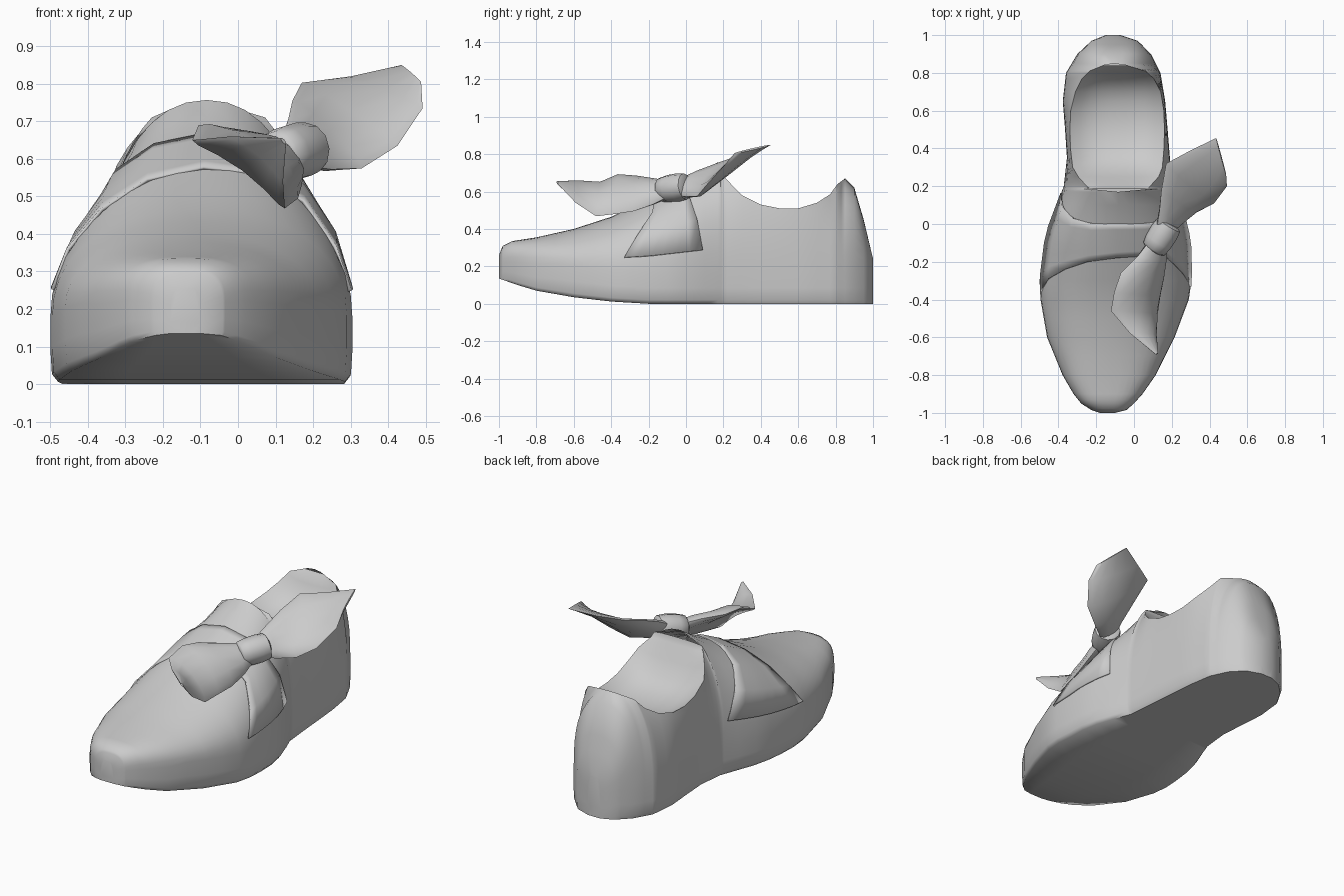
import bpy, bmesh, math
from mathutils import Vector

if "Cube" in bpy.data.objects:
    bpy.data.objects.remove(bpy.data.objects["Cube"])

grey = bpy.data.materials.new("soft grey")
grey.diffuse_color = (0.6, 0.6, 0.6, 1)
grey.use_nodes = True
grey.node_tree.nodes["Principled BSDF"].inputs["Base Color"].default_value = grey.diffuse_color

# Plan outline: y, left x, right x
OUTLINE = [(-1, -.18, -.1), (-.985, -.225, -.04), (-.95, -.28, .0), (-.9, -.32, .045),
           (-.8, -.378, .115), (-.6, -.46, .215), (-.4, -.495, .29), (-.3, -.5, .305),
           (-.1, -.475, .30), (0, -.45, .28), (.1, -.41, .245), (.2, -.372, .205),
           (.35, -.355, .19), (.5, -.365, .178), (.65, -.377, .165), (.8, -.36, .14),
           (.9, -.3, .09), (.97, -.225, .02), (1, -.15, -.07)]
# Ridge and collar height: y, z
TOP = [(-1, .26), (-.98, .31), (-.93, .335), (-.8, .355), (-.6, .4), (-.4, .465),
       (-.2, .56), (0, .66), (.1, .71), (.17, .757), (.19, .695), (.25, .63), (.3, .58),
       (.4, .53), (.5, .51), (.6, .51), (.7, .54), (.77, .585), (.81, .64), (.85, .67),
       (.9, .62), (.95, .45), (1, .24)]
# Sole height: y, z
SOLE = [(-1, .135), (-.9, .1), (-.8, .07), (-.6, .035), (-.4, .012), (-.2, 0), (1, 0)]
# Foot opening: y, left x, right x
OPENING = [(.17, -.21, .06), (.2, -.25, .085), (.25, -.295, .13), (.3, -.325, .15),
           (.45, -.342, .163), (.6, -.335, .158), (.7, -.31, .142), (.77, -.275, .105),
           (.81, -.235, .06), (.84, -.16, -.04)]


def sample(table, y):
    """Linear interpolation in a table keyed on its first column."""
    if y <= table[0][0]:
        return table[0][1:]
    for a, b in zip(table, table[1:]):
        if y <= b[0]:
            f = (y - a[0]) / (b[0] - a[0])
            return [p + (q - p) * f for p, q in zip(a[1:], b[1:])]
    return table[-1][1:]


def is_open(y):
    return .18 < y < .845


def upper_point(y, side, angle):
    """Point on the upper: angle 0 is the side wall, pi/2 the ridge or collar."""
    xl, xr = sample(OUTLINE, y)
    zt, zb = sample(TOP, y)[0], sample(SOLE, y)[0]
    mid = (xl + xr) / 2
    wide = xl if side < 0 else xr
    zs = min(zb + .17, zb + (zt - zb) * .5)
    power = .75 if y < -.7 or y > .87 else .92
    last, height = math.pi / 2, zt - zs
    if is_open(y):  # stop the arch at the collar
        rim = sample(OPENING, y)[0 if side < 0 else 1]
        last = math.acos(min(.99, max(0, (rim - mid) / (wide - mid)) ** (1 / power)))
        height /= math.sin(last) ** power
    a = angle * last / (math.pi / 2)
    c = max(math.cos(a), 0) if a < math.pi / 2 - 1e-5 else 0
    return Vector((mid + (wide - mid) * c ** power, y, zs + height * math.sin(a) ** power))


def finish(name, bm, angle=50):
    bmesh.ops.recalc_face_normals(bm, faces=bm.faces)
    mesh = bpy.data.meshes.new(name)
    bm.to_mesh(mesh)
    bm.free()
    ob = bpy.data.objects.new(name, mesh)
    bpy.context.collection.objects.link(ob)
    mesh.materials.append(grey)
    bpy.ops.object.select_all(action='DESELECT')
    ob.select_set(True)
    bpy.context.view_layer.objects.active = ob
    bpy.ops.object.shade_smooth_by_angle(angle=math.radians(angle))
    return ob


def loft(rows, closed=False, caps=False):
    """Skin rows of points into a grid or a tube."""
    bm = bmesh.new()
    grid = [[bm.verts.new(p) for p in row] for row in rows]
    n = len(grid[0])
    for a, b in zip(grid, grid[1:]):
        for i in range(n if closed else n - 1):
            j = (i + 1) % n
            bm.faces.new((a[i], a[j], b[j], b[i]))
    if caps:
        bm.faces.new(grid[0])
        bm.faces.new(grid[-1])
    bmesh.ops.remove_doubles(bm, verts=bm.verts, dist=.0005)
    return bm


# Shoe shell: cross-sections from one collar edge under the sole to the other
STEPS = 10
stations = sorted({r[0] for r in OUTLINE + TOP} | {.185, .22, .83, .84, -.5, -.7})
rows = []
for y in stations:
    xl, xr = sample(OUTLINE, y)
    zb, mid = sample(SOLE, y)[0], (xl + xr) / 2
    halves = []
    for side, wide in ((-1, xl), (1, xr)):
        arc = [upper_point(y, side, math.pi / 2 * i / STEPS) for i in range(STEPS, -1, -1)]
        low = arc[-1].z
        arc += [Vector((mid + (wide - mid) * k, y, zb + (low - zb) * h))
                for k, h in ((1, .5), (.99, .12), (.95, 0), (.5, 0))]
        halves.append(arc)
    rows.append(halves[0] + [Vector((mid, y, zb))] + halves[1][::-1])
finish("shoe_shell", loft(rows, caps=True), 60)

# Lining: shallow dish filling the foot opening
rows = []
for y in [s for s in stations if is_open(s)]:
    l, r = upper_point(y, -1, math.pi / 2), upper_point(y, 1, math.pi / 2)
    sag = .06 * min(1, (y - .2) / .12, (.84 - y) / .1)
    rows.append([l.lerp(r, k / 10) - Vector((0, 0, sag * (1 - abs(k / 5 - 1) ** 3)))
                 for k in range(11)])
finish("foot_lining", loft(rows))

# Instep band draped over the upper: side, angle, front y, back y
BAND = [(1, 11, -.33, .09), (1, 30, -.26, .06), (1, 50, -.18, .02), (1, 70, -.17, 0),
        (1, 90, -.18, 0), (-1, 70, -.2, 0), (-1, 50, -.24, .03), (-1, 30, -.29, .09),
        (-1, 12, -.36, .165)]
rows = []
for side, deg, y0, y1 in BAND:
    out = Vector((side * math.cos(math.radians(deg)), 0, math.sin(math.radians(deg)))) * .01
    rows.append([upper_point(y0 + (y1 - y0) * k / 6, side, math.radians(deg)) + out
                 for k in range(7)])
band = finish("instep_band", loft(rows))
band.modifiers.new("cloth", 'SOLIDIFY').thickness = .01


def bow_tail(name, left, right, bulge, arch):
    """Puffed cloth leaf between two edge lines, its middle pushed along arch."""
    rows = []
    for i, (l, r) in enumerate(zip(left, right)):
        l, r = Vector(l), Vector(r)
        k0, k1 = max(i - 1, 0), min(i + 1, len(left) - 1)
        along = Vector(left[k1]) + Vector(right[k1]) - Vector(left[k0]) - Vector(right[k0])
        normal = (r - l).cross(along).normalized()
        push = Vector(arch) * math.sin(math.pi * i / (len(left) - 1))
        rows.append([(l + r) / 2 + (l - r) / 2 * math.cos(a)
                     + normal * bulge[i] * math.sin(a) + push * math.sin(a) ** 2
                     for a in (math.tau * k / 12 for k in range(12))])
    finish(name, loft(rows, closed=True, caps=True))


bow_tail("back_bow_tail",
         [(.12, -.03, .66), (.135, .07, .71), (.145, .18, .755), (.17, .32, .803),
          (.3, .39, .82), (.435, .455, .85)],
         [(.19, -.05, .58), (.25, .0, .572), (.33, .06, .575), (.425, .11, .635),
          (.492, .2, .735), (.488, .26, .805)],
         [.035, .035, .03, .025, .015, .005], (0, 0, -.01))
bow_tail("front_bow_tail",
         [(.09, -.08, .65), (.02, -.17, .665), (-.07, -.26, .68), (-.105, -.36, .69),
          (-.122, -.46, .65), (-.02, -.58, .66), (.115, -.69, .655)],
         [(.17, -.1, .57), (.17, -.18, .53), (.16, -.28, .495), (.14, -.38, .48),
          (.125, -.48, .468), (.12, -.59, .54), (.128, -.685, .64)],
         [.035, .035, .03, .025, .02, .012, .005], (.025, 0, .03))

# Knot: short barrel wrapped around the bow
axis = Vector((.5, .8, .12)).normalized()
u = axis.cross(Vector((0, 0, 1))).normalized()
v = axis.cross(u)
rows = [[Vector((.145, -.068, .618)) + axis * d
         + (u * math.cos(math.tau * k / 12) + v * math.sin(math.tau * k / 12)) * r
         for k in range(12)]
        for d, r in ((-.085, .05), (-.075, .066), (-.03, .074), (.03, .076), (.075, .07), (.085, .05))]
finish("bow_knot", loft(rows, closed=True, caps=True))
